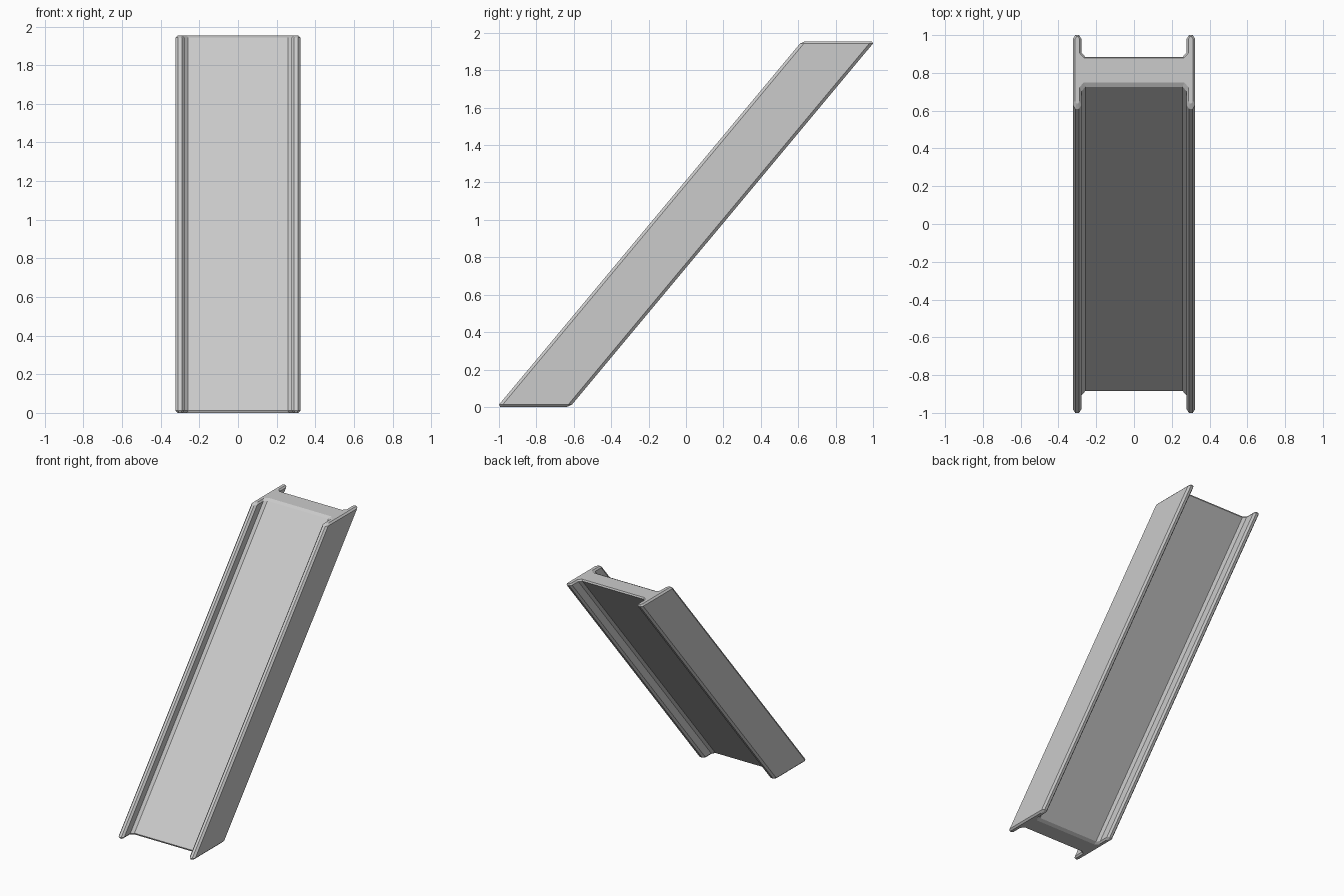
import bpy, bmesh

if "Cube" in bpy.data.objects:
    bpy.data.objects.remove(bpy.data.objects["Cube"])

HEIGHT, BEVEL = 1.955, 0.012
SLOPE = 1.61 / (HEIGHT - 2 * BEVEL)   # lean of the beam, dy/dz

# Quarter of the I section: web, fillet, chamfered flange tip
FULL = [(0.258, 0.08), (0.278, 0.102), (0.278, 0.175),
        (0.291, 0.195), (0.311, 0.195), (0.324, 0.175)]
# Same quarter, inset for the bevelled end faces
CAP = [(0.265, 0.065), (0.288, 0.09), (0.288, 0.165),
       (0.296, 0.178), (0.304, 0.178), (0.312, 0.165)]


def section(quarter):
    """Mirror a quarter outline into the closed I outline."""
    right = quarter + [(x, -y) for x, y in reversed(quarter)]
    return right + [(-x, -y) for x, y in right]


bm = bmesh.new()


def ring(quarter, z):
    shift = (z - HEIGHT / 2) * SLOPE
    return [bm.verts.new((x, y + shift, z)) for x, y in section(quarter)]


# Slanted beam: rings from the bottom cap to the top cap
rings = [ring(CAP, 0), ring(FULL, BEVEL),
         ring(FULL, HEIGHT - BEVEL), ring(CAP, HEIGHT)]
for lower, upper in zip(rings, rings[1:]):
    n = len(lower)
    for i in range(n):
        j = (i + 1) % n
        bm.faces.new((lower[i], lower[j], upper[j], upper[i]))
bm.faces.new(rings[0])
bm.faces.new(rings[-1])
bmesh.ops.recalc_face_normals(bm, faces=bm.faces[:])

mesh = bpy.data.meshes.new("slanted_i_beam")
bm.to_mesh(mesh)
bm.free()
beam = bpy.data.objects.new("slanted_i_beam", mesh)
bpy.context.collection.objects.link(beam)
